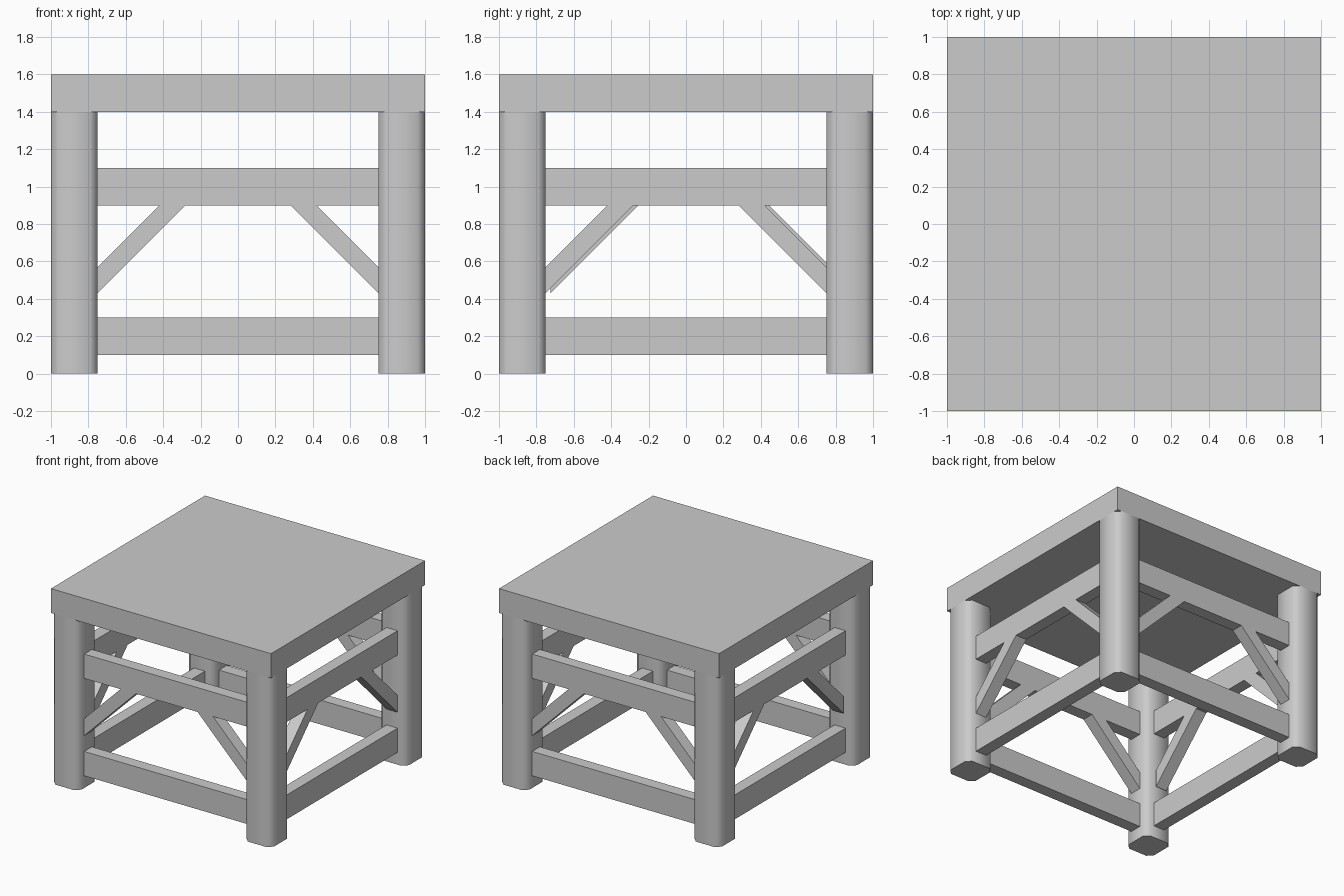
import bpy, bmesh
from mathutils import Matrix
from math import radians

if "Cube" in bpy.data.objects:
    bpy.data.objects.remove(bpy.data.objects["Cube"])


def add_object(name, bm, matrix=Matrix()):
    bmesh.ops.transform(bm, matrix=matrix, verts=bm.verts)
    bmesh.ops.recalc_face_normals(bm, faces=bm.faces)
    mesh = bpy.data.meshes.new(name)
    bm.to_mesh(mesh)
    bm.free()
    obj = bpy.data.objects.new(name, mesh)
    bpy.context.collection.objects.link(obj)
    return obj


def box(size, centre):
    bm = bmesh.new()
    bmesh.ops.create_cube(bm, size=1.0)
    bmesh.ops.scale(bm, vec=size, verts=bm.verts)
    bmesh.ops.translate(bm, vec=centre, verts=bm.verts)
    return bm


def prism(profile, y0, y1):
    """Extrude an (x, z) profile along y."""
    bm = bmesh.new()
    face = bm.faces.new([bm.verts.new((x, y0, z)) for x, z in profile])
    ext = bmesh.ops.extrude_face_region(bm, geom=[face])
    verts = [v for v in ext["geom"] if isinstance(v, bmesh.types.BMVert)]
    bmesh.ops.translate(bm, vec=(0, y1 - y0, 0), verts=verts)
    return bm


# Table top
add_object("table_top", box((2, 2, 0.2), (0, 0, 1.5)))

# Legs: square posts with chamfered, smooth-shaded vertical corners
for sx, side in ((-1, "left"), (1, "right")):
    for sy, end in ((-1, "front"), (1, "back")):
        bm = box((0.25, 0.25, 1.4), (sx * 0.875, sy * 0.875, 0.7))
        upright = [e for e in bm.edges
                   if abs(e.verts[0].co.z - e.verts[1].co.z) > 1]
        bmesh.ops.bevel(bm, geom=upright, offset=0.04, segments=1,
                        affect='EDGES')
        leg = add_object(f"{end}_{side}_leg", bm)
        bpy.ops.object.select_all(action='DESELECT')
        leg.select_set(True)
        bpy.context.view_layer.objects.active = leg
        bpy.ops.object.shade_smooth_by_angle(angle=radians(50))

# Rails and diagonal braces, made for the front and turned to each side
BRACE = [(-0.75, 0.43), (-0.28, 0.9), (-0.42, 0.9), (-0.75, 0.57)]
for i, side in enumerate(("front", "right", "back", "left")):
    turn = Matrix.Rotation(radians(90 * i), 4, 'Z')
    for level, z in (("lower", 0.2), ("upper", 1.0)):
        add_object(f"{side}_{level}_rail",
                   box((1.5, 0.1, 0.2), (0, -0.875, z)), turn)
    # the left pair sits slightly toward the back
    shift = -0.025 if side == "left" else 0
    for m in (1, -1):
        profile = [(m * x + shift, z) for x, z in BRACE]
        add_object(f"{side}_brace_{'a' if m > 0 else 'b'}",
                   prism(profile, -0.925, -0.825), turn)
